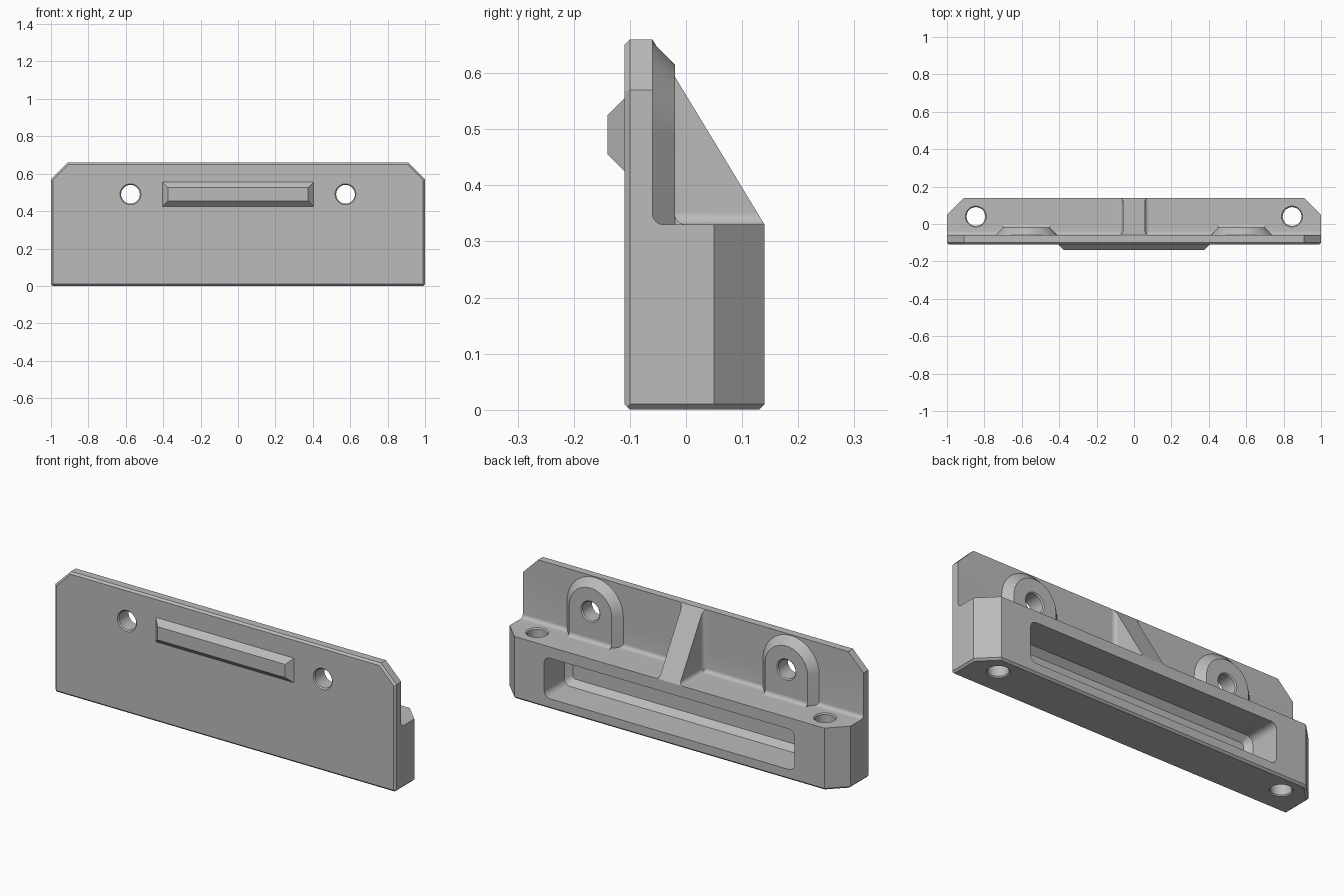
import bpy, bmesh, math
from mathutils import Vector

if "Cube" in bpy.data.objects:
    bpy.data.objects.remove(bpy.data.objects["Cube"], do_unlink=True)

grey = bpy.data.materials.new("plain_grey")
grey.use_nodes = True
grey.diffuse_color = (0.5, 0.5, 0.5, 1)
grey.node_tree.nodes["Principled BSDF"].inputs["Base Color"].default_value = (0.5, 0.5, 0.5, 1)

R2 = math.sqrt(2)


def loft(name, rings, clips=()):
    """Solid skinned through matching rings, then trimmed by planes (normal, distance)."""
    bm = bmesh.new()
    rows = [[bm.verts.new(p) for p in ring] for ring in rings]
    n = len(rows[0])
    for a, b in zip(rows, rows[1:]):
        for i in range(n):
            j = (i + 1) % n
            bm.faces.new((a[i], a[j], b[j], b[i]))
    bm.faces.new(rows[0])
    bm.faces.new(rows[-1])
    for normal, dist in clips:
        no = Vector(normal)
        cut = bmesh.ops.bisect_plane(
            bm, geom=bm.verts[:] + bm.edges[:] + bm.faces[:], dist=1e-5,
            plane_co=no * (dist / no.length_squared), plane_no=no, clear_outer=True)
        edges = [e for e in cut["geom_cut"] if isinstance(e, bmesh.types.BMEdge)]
        if edges:
            bmesh.ops.edgeloop_fill(bm, edges=edges)
    bmesh.ops.recalc_face_normals(bm, faces=bm.faces[:])
    mesh = bpy.data.meshes.new(name)
    bm.to_mesh(mesh)
    bm.free()
    mesh.materials.append(grey)
    ob = bpy.data.objects.new(name, mesh)
    bpy.context.collection.objects.link(ob)
    return ob


def arc(cx, cy, r, start, end, steps=6):
    """Points on an arc, angles in degrees."""
    angles = [math.radians(start + (end - start) * i / steps) for i in range(steps + 1)]
    return [(cx + r * math.cos(a), cy + r * math.sin(a)) for a in angles]


def along_x(pts, x):
    return [(x, a, b) for a, b in pts]


def along_y(pts, y):
    return [(a, y, b) for a, b in pts]


def along_z(pts, z):
    return [(a, b, z) for a, b in pts]


def subtract(ob, cutter):
    mod = ob.modifiers.new("cut", "BOOLEAN")
    mod.operation, mod.solver, mod.object = "DIFFERENCE", "EXACT", cutter
    bpy.ops.object.select_all(action="DESELECT")
    bpy.context.view_layer.objects.active = ob
    ob.select_set(True)
    bpy.ops.object.modifier_apply(modifier=mod.name)


def hole(place, cx, cy, start, end):
    """Round cutter with a small countersink at both ends."""
    steps = ((start - .01, .066), (start + .006, .05), (end - .006, .05), (end + .01, .066))
    rings = [place(arc(cx, cy, r, 0, 360, 32)[:-1], t) for t, r in steps]
    ob = loft("hole_cutter", rings)
    ob.hide_render = True
    return ob


def rounded_rect(w, z0, z1, r):
    return (arc(w - r, z1 - r, r, 90, 0) + arc(w - r, z0 + r, r, 0, -90)
            + arc(r - w, z0 + r, r, -90, -180) + arc(r - w, z1 - r, r, 180, 90))


# Upright plate and base block: one side profile, with its corners and edges trimmed
profile = [(-.11, 0), (.14, 0), (.14, .33)] + arc(-.04, .35, .02, 270, 180) + [(-.06, .66), (-.11, .66)]
trims = [((0, -1, -1), .1), ((0, -1, 1), .76), ((0, 1, -1), .13)]
for s in (-1, 1):
    trims += [((s, 0, 1), 1.57), ((s, 1, 0), 1.05),
              ((s, -1, 0), 1.1), ((s, 0, -1), .99),
              ((s, -R2, 1), 1.57 + .1 * R2), ((s, 1, -R2), 1.05 - .01 * R2)]
body = loft("plate_and_base", [along_x(profile, -1), along_x(profile, 1)], trims)

# Pocket in the back of the base, with a chamfered floor
pocket = loft("pocket_cutter", [
    along_y(rounded_rect(.735, .055, .27, .035), .16),
    along_y(rounded_rect(.735, .055, .27, .035), -.03),
    along_y(rounded_rect(.705, .085, .24, .015), -.06)])
pocket.hide_render = True
subtract(body, pocket)
cutters = [pocket]

# Raised bar on the front
bar = [along_y([(-w, z0), (w, z0), (w, z1), (-w, z1)], y)
       for w, z0, z1, y in ((.415, .415, .565, -.10), (.405, .425, .555, -.11), (.375, .455, .525, -.14))]
parts = [body, loft("front_bar", bar)]

# Sloping rib in the middle of the back, flaring into the plate and the ledge
slope = ((0, .33, .2), -.06 * .33 + .66 * .2)
half = [(.08, -.08)] + arc(.08, -.04, .02, 270, 180) + [(.06, .14)]
plan = half + [(-x, y) for x, y in reversed(half)]
parts.append(loft("centre_rib", [along_z(plan, .32), along_z(plan, .659)], [slope]))
for s, side in ((1, "left"), (-1, "right")):
    fillet = [(s * x, z) for x, z in [(.05, .32), (.05, .35)] + arc(.08, .35, .02, 180, 270) + [(.08, .32)]]
    parts.append(loft("rib_fillet_" + side, [along_y(fillet, -.07), along_y(fillet, .14)], [slope]))

# Arched pads around the mounting holes, and the bolt holes in the ledge
for s, side in ((1, "left"), (-1, "right")):
    cx = s * .575

    def arch(r):
        return [(cx + r, .32)] + arc(cx, .49, r, 0, 180, 24) + [(cx - r, .32)]

    pad = loft("pad_" + side, [along_y(arch(.165), -.07), along_y(arch(.165), -.06), along_y(arch(.125), -.02)])
    foot = [(-.03, .32), (-.03, .35), (-.02, .35)] + arc(0, .35, .02, 180, 270) + [(0, .32)]
    parts += [pad, loft("pad_foot_" + side, [along_x(foot, cx - .125), along_x(foot, cx + .125)])]
    mount = hole(along_y, cx, .49, -.11, -.02)
    bolt = hole(along_z, s * .845, .04, 0, .33)
    subtract(body, mount)
    subtract(pad, mount)
    subtract(body, bolt)
    cutters += [mount, bolt]

for c in cutters:
    bpy.data.objects.remove(c, do_unlink=True)

# Smooth the round surfaces, keep the edges crisp
bpy.ops.object.select_all(action="DESELECT")
for ob in parts:
    ob.select_set(True)
bpy.context.view_layer.objects.active = body
bpy.ops.object.shade_smooth_by_angle(angle=math.radians(30))
